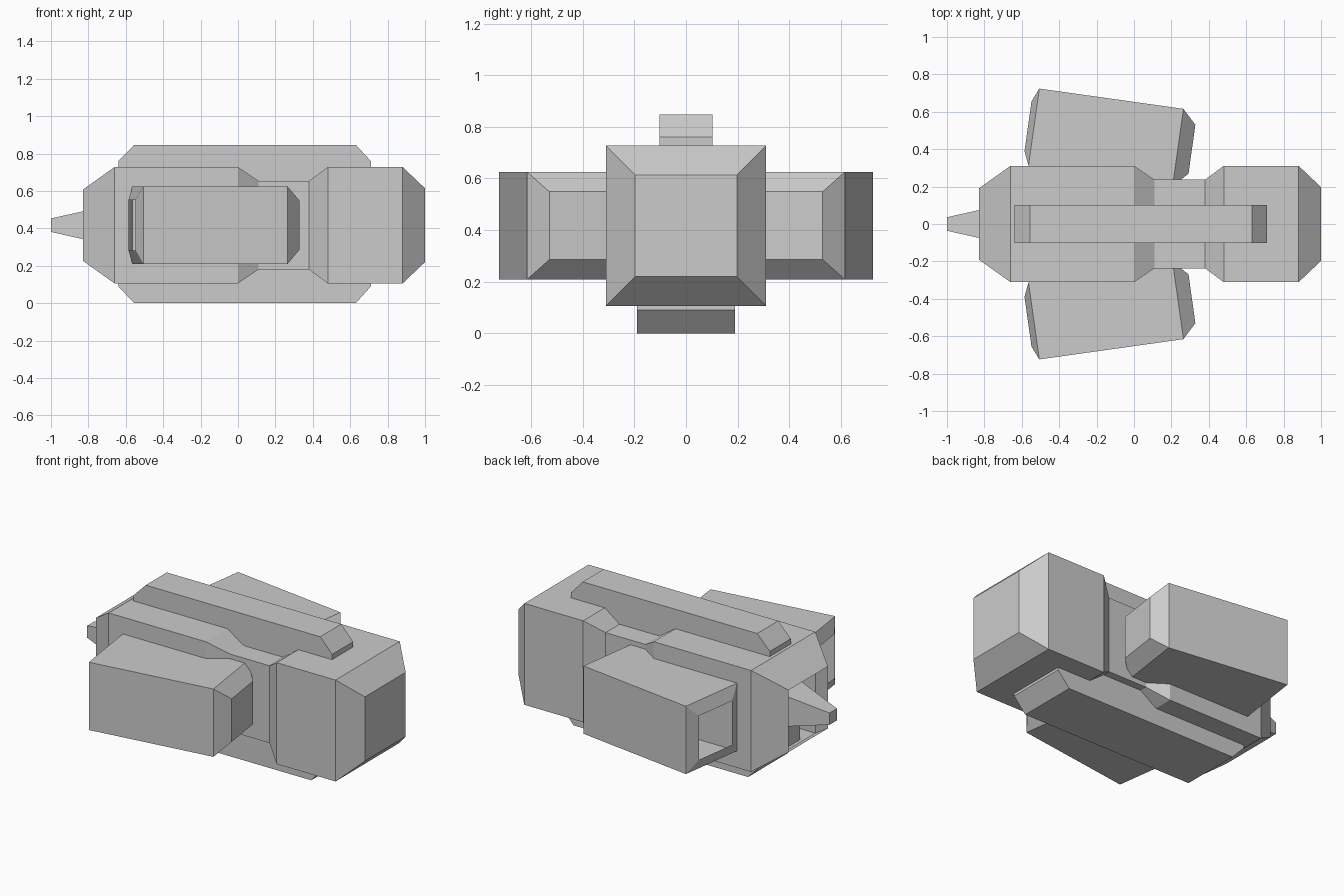
import bpy, bmesh, math
from mathutils import Matrix

if "Cube" in bpy.data.objects:
    bpy.data.objects.remove(bpy.data.objects["Cube"])

ZC = 0.417  # height of the main axis


def finish(name, bm, matrix=None):
    if matrix:
        bm.transform(matrix)
    bmesh.ops.recalc_face_normals(bm, faces=bm.faces)
    mesh = bpy.data.meshes.new(name)
    bm.to_mesh(mesh)
    bm.free()
    obj = bpy.data.objects.new(name, mesh)
    bpy.context.collection.objects.link(obj)
    return obj


def square_loft(name, sections, matrix, cap_rear=False, cap_front=True):
    """Loft square sections (x, half width) along x."""
    bm = bmesh.new()
    rings = [[bm.verts.new((x, sy * h, sz * h))
              for sy, sz in ((-1, -1), (1, -1), (1, 1), (-1, 1))]
             for x, h in sections]
    for a, b in zip(rings, rings[1:]):
        for i in range(4):
            j = (i + 1) % 4
            bm.faces.new((a[i], a[j], b[j], b[i]))
    if cap_rear:
        bm.faces.new(rings[0])
    if cap_front:
        bm.faces.new(rings[-1])
    return finish(name, bm, matrix)


def side_profile(name, points, half_width):
    """Extrude an x/z outline across y."""
    bm = bmesh.new()
    face = bm.faces.new([bm.verts.new((x, -half_width, z)) for x, z in points])
    ext = bmesh.ops.extrude_face_region(bm, geom=[face])
    for v in ext["geom"]:
        if isinstance(v, bmesh.types.BMVert):
            v.co.y = half_width
    return finish(name, bm)


axis = Matrix.Translation((0, 0, ZC))

# Waisted hull, open at the rear
square_loft("hull", [(-0.83, 0.19), (-0.66, 0.311), (0.0, 0.311), (0.11, 0.237),
                     (0.38, 0.237), (0.48, 0.311), (0.88, 0.311), (1.0, 0.197)], axis)

# Tapered tail spike standing in the rear opening
square_loft("tail_spike", [(-1.0, 0.036), (-0.83, 0.074), (-0.5, 0.148)], axis, cap_rear=True)

# Toed-in side pods, hollow at the rear
for side, label in ((1, "left"), (-1, "right")):
    place = (Matrix.Translation((-0.535, side * 0.518, ZC))
             @ Matrix.Rotation(math.radians(-8 * side), 4, 'Z'))
    square_loft(label + "_pod", [(-0.032, 0.135), (0, 0.208), (0.778, 0.208), (0.853, 0.132)], place)

# Narrow top rail and wide bottom keel with chamfered ends
side_profile("top_rail", [(-0.64, 0.5), (0.71, 0.5), (0.71, 0.76), (0.63, 0.847),
                          (-0.555, 0.847), (-0.64, 0.76)], 0.102)
side_profile("bottom_keel", [(-0.64, 0.3), (0.71, 0.3), (0.71, 0.09), (0.63, 0.0),
                             (-0.555, 0.0), (-0.64, 0.09)], 0.19)
